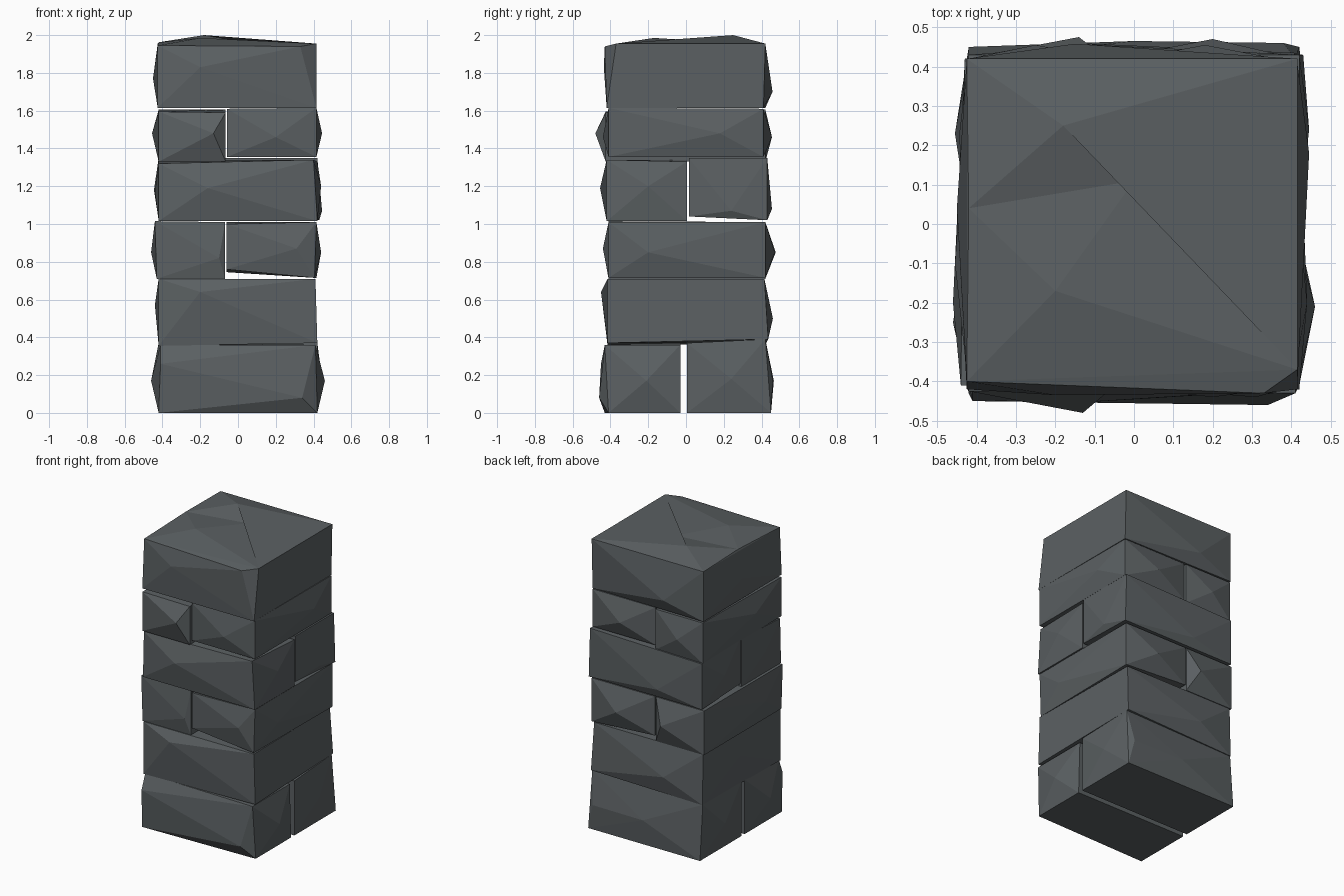
import bpy, bmesh
from mathutils import Vector

if "Cube" in bpy.data.objects:
    bpy.data.objects.remove(bpy.data.objects["Cube"])

slate = bpy.data.materials.new("dark slate grey")
slate.diffuse_color = (0.105, 0.118, 0.124, 1)
slate.use_nodes = True
slate.node_tree.nodes["Principled BSDF"].inputs["Base Color"].default_value = slate.diffuse_color


def stone(name, x, y, z, peaks, shift=None, valley=None):
    """Chiselled block: convex hull of box corners (optionally shifted) and chipped peaks.
    Corner keys are three characters for x, y, z, such as '+-+'."""
    shift = shift or {}
    bm = bmesh.new()
    for i, sx in enumerate("-+"):
        for j, sy in enumerate("-+"):
            for k, sz in enumerate("-+"):
                bm.verts.new(Vector((x[i], y[j], z[k])) + Vector(shift.get(sx + sy + sz, (0, 0, 0))))
    for p in peaks:
        bm.verts.new(p)
    res = bmesh.ops.convex_hull(bm, input=bm.verts[:])
    loose = [v for v in bm.verts if not v.link_faces]
    bmesh.ops.delete(bm, geom=loose, context='VERTS')
    # Hollow between two peaks: split the ridge and push its middle down
    if valley:
        a, b, low = (Vector(v) for v in valley)
        for e in bm.edges[:]:
            p, q = (v.co for v in e.verts)
            if min((p - a).length + (q - b).length, (p - b).length + (q - a).length) < 1e-3:
                _, v = bmesh.utils.edge_split(e, e.verts[0], 0.5)
                bmesh.ops.triangulate(bm, faces=v.link_faces[:])
                v.co = low
                break
    bmesh.ops.recalc_face_normals(bm, faces=bm.faces[:])
    me = bpy.data.meshes.new(name)
    bm.to_mesh(me)
    bm.free()
    me.materials.append(slate)
    ob = bpy.data.objects.new(name, me)
    bpy.context.collection.objects.link(ob)


# Course 1: front and back stones
stone("base_front_stone", (-.42, .42), (-.43, -.03), (0, .37),
      [(.46, -.21, .17), (-.46, -.25, .17), (-.41, -.45, .26), (.34, -.46, .08)],
      {"--+": (.01, .02, -.01), "+-+": (-.01, 0, -.01), "+--": (0, .02, 0),
       "+++": (-.01, 0, -.01)})
stone("base_back_stone", (-.42, .42), (.005, .45), (0, .37),
      [(.445, .24, .18), (-.455, .23, .18), (.0, .465, .17), (.38, .46, .17)],
      {"+++": (-.01, -.03, .02), "-++": (0, -.03, 0)})

# Course 2: one wide block
stone("lower_block", (-.42, .42), (-.415, .425), (.37, .71),
      [(-.2, -.45, .64), (-.44, .05, .57), (-.15, .46, .5)],
      {"+-+": (-.01, 0, 0), "+++": (-.02, -.01, 0), "-++": (0, -.01, 0),
       "++-": (-.01, .01, .02), "---": (0, 0, -.015)})

# Course 3: left and right stones
stone("third_left_stone", (-.43, -.068), (-.41, .42), (.71, 1.01),
      [(-.10, -.43, .82), (-.46, -.2, .85), (-.14, .475, .85)],
      {"--+": (-.01, 0, .005)})
stone("third_right_stone", (-.06, .415), (-.41, .42), (.715, 1.01),
      [(.31, -.44, .87), (.44, -.2, .85), (.2, .47, .85)],
      {"---": (0, 0, .045), "+--": (-.01, 0, 0), "--+": (0, 0, -.01), "-+-": (0, 0, .03)})

# Course 4: front and back stones
stone("fourth_front_stone", (-.42, .42), (-.42, .005), (1.015, 1.34),
      [(-.16, -.455, 1.19), (.44, -.2, 1.2), (-.44, -.22, 1.17)],
      {"--+": (0, .01, -.02), "+-+": (-.02, 0, 0), "+++": (0, 0, -.01)})
stone("fourth_back_stone", (-.42, .42), (.015, .43), (1.02, 1.35),
      [(.445, .24, 1.07), (-.445, .22, 1.18), (-.1, .455, 1.08)],
      {"+--": (0, 0, .02), "++-": (.01, 0, 0), "---": (0, 0, .02), "-++": (0, 0, -.02)})

# Course 5: left and right stones
stone("fifth_left_stone", (-.42, -.065), (-.425, .42), (1.33, 1.605),
      [(-.13, -.48, 1.48), (-.455, -.1, 1.48), (-.25, .455, 1.46)],
      {"--+": (0, 0, -.01), "+-+": (0, 0, -.015)})
stone("fifth_right_stone", (-.058, .415), (-.41, .41), (1.355, 1.61),
      [(.2, -.44, 1.46), (.445, .18, 1.48), (.18, .455, 1.46)],
      {"+-+": (0, 0, .005)})

# Course 6: capstone with two low peaks and a chipped front right corner
peak_a, peak_b = (-.2, -.17, 1.985), (-.18, .25, 2.0)
stone("capstone", (-.425, .415), (-.42, .42), (1.615, 1.955),
      [(-.2, -.435, 1.83), (-.45, .04, 1.77), (-.15, .458, 1.7), (.33, -.43, 1.94),
       (-.42, .04, 1.962), peak_a, peak_b],
      {"--+": (0, .02, -.01), "+-+": (0, .05, 0), "++-": (0, -.01, 0)},
      (peak_a, peak_b, (0, .11, 1.968)))
